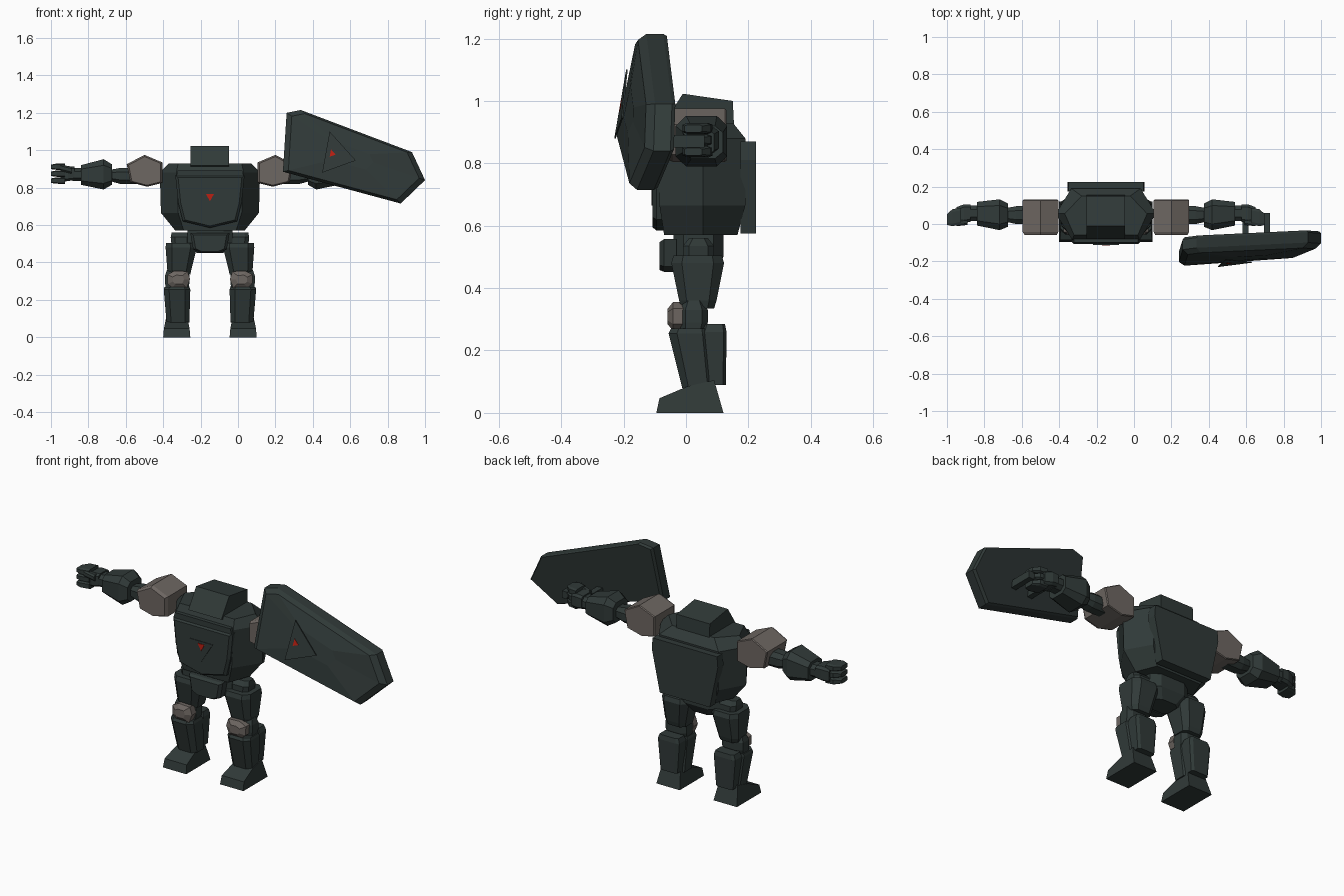
import bpy, bmesh
from mathutils import Vector

CX = -0.15  # body mirror plane


def material(name, rgb):
    m = bpy.data.materials.new(name)
    m.diffuse_color = (*rgb, 1)
    return m


DARK = material("dark_slate", (0.030, 0.042, 0.040))
GREY = material("warm_grey", (0.155, 0.135, 0.122))
RED = material("red", (0.50, 0.014, 0.006))


def loft(name, rings, mat=DARK):
    """Skin a stack of equal-length rings and cap both ends."""
    bm = bmesh.new()
    vs = [[bm.verts.new(p) for p in r] for r in rings]
    n = len(vs[0])
    for a, b in zip(vs, vs[1:]):
        for i in range(n):
            bm.faces.new((a[i], a[(i + 1) % n], b[(i + 1) % n], b[i]))
    bm.faces.new(vs[0])
    bm.faces.new(vs[-1])
    bmesh.ops.recalc_face_normals(bm, faces=bm.faces)
    me = bpy.data.meshes.new(name)
    bm.to_mesh(me)
    bm.free()
    me.materials.append(mat)
    ob = bpy.data.objects.new(name, me)
    bpy.context.collection.objects.link(ob)
    return ob


def octagon(a0, a1, b0, b1, k=0.25):
    """Rectangle with cut corners, as (a, b) pairs."""
    da, db = (a1 - a0) * k, (b1 - b0) * k
    return [(a0 + da, b0), (a1 - da, b0), (a1, b0 + db), (a1, b1 - db),
            (a1 - da, b1), (a0 + da, b1), (a0, b1 - db), (a0, b0 + db)]


def stack_z(name, s, levels, k=0.2, mat=DARK):
    """Levels of (z, u0, u1, y0, y1); u is measured outwards from the body centre."""
    return loft(name, [[(CX + s * u, y, z) for u, y in octagon(u0, u1, y0, y1, k)]
                       for z, u0, u1, y0, y1 in levels], mat)


def stack_x(name, s, levels, k=0.25, mat=DARK):
    """Levels of (u, y0, y1, z0, z1) along the arm."""
    return loft(name, [[(CX + s * u, y, z) for y, z in octagon(y0, y1, z0, z1, k)]
                       for u, y0, y1, z0, z1 in levels], mat)


def stack_y(name, s, profiles, mat=DARK):
    """Pairs of (y, [(u, z), ...])."""
    return loft(name, [[(CX + s * u, y, z) for u, z in pr] for y, pr in profiles], mat)


def scaled(pts, f):
    cx = sum(p[0] for p in pts) / len(pts)
    cz = sum(p[1] for p in pts) / len(pts)
    return [(cx + (x - cx) * f, cz + (z - cz) * f) for x, z in pts]


def hexagon(z, w, fw, bw, yf, yb):
    return [(CX + x, y, z) for x, y in ((-w, 0.055), (-fw, yf), (fw, yf),
                                        (w, 0.055), (bw, yb), (-bw, yb))]


# Torso
loft("torso", [hexagon(0.57, 0.185, 0.14, 0.14, -0.07, 0.165),
               hexagon(0.665, 0.262, 0.17, 0.185, -0.085, 0.19),
               hexagon(0.88, 0.268, 0.18, 0.185, -0.085, 0.19),
               hexagon(0.93, 0.22, 0.17, 0.13, -0.06, 0.15)])

# Chest plate with raised inner face and collar lip
chest = [(-0.185, 0.865), (0.185, 0.865), (0.17, 0.72), (0.145, 0.62),
         (0, 0.585), (-0.145, 0.62), (-0.17, 0.72)]
stack_y("chest_plate", 1, [(-0.06, chest), (-0.095, chest), (-0.108, scaled(chest, 0.92))])
lip = [(-0.18, 0.862), (0.18, 0.862), (0.172, 0.892), (-0.172, 0.892)]
stack_y("chest_lip", 1, [(-0.06, lip), (-0.10, lip)])
emblem = [(-0.07, 0.778), (0.07, 0.778), (0, 0.665)]
stack_y("chest_emblem", 1, [(-0.107, emblem), (-0.111, emblem)])
mark = [(-0.021, 0.765), (0.021, 0.765), (0, 0.727)]
stack_y("chest_mark", 1, [(-0.110, mark), (-0.114, mark)], RED)

# Back plate
back = [(-0.20, 0.87), (0.20, 0.87), (0.205, 0.81), (0.155, 0.575), (-0.155, 0.575), (-0.205, 0.81)]
stack_y("back_plate", 1, [(0.175, back), (0.225, back)])

# Helmet: side profile pushed across x, with a visor below the brow
helmet = [(-0.08, 0.917), (-0.01, 1.023), (0.15, 1.0), (0.155, 0.90), (-0.03, 0.90)]
loft("helmet", [[(CX + x, y, z) for y, z in helmet] for x in (-0.103, 0.103)])
stack_z("visor", 1, [(0.895, -0.095, 0.095, -0.068, 0.02), (0.918, -0.095, 0.095, -0.068, 0.02)],
        0.02, RED)

# Pelvis and front skirt
stack_z("pelvis", 1, [(0.45, -0.07, 0.07, -0.02, 0.09), (0.50, -0.12, 0.12, -0.04, 0.12),
                      (0.575, -0.12, 0.12, -0.04, 0.12)])
skirt = [(-0.105, 0.557), (0.105, 0.557), (0.09, 0.47), (0.05, 0.452), (-0.05, 0.452), (-0.09, 0.47)]
stack_y("front_skirt", 1, [(-0.03, skirt), (-0.07, skirt), (-0.085, scaled(skirt, 0.85))])

for s, side in ((-1, "left"), (1, "right")):
    # Shoulder pad
    pad = [(0.445, 0.925), (0.35, 0.975), (0.255, 0.935), (0.255, 0.825), (0.335, 0.805), (0.425, 0.828)]
    stack_y(side + "_shoulder", s, [(-0.06, scaled(pad, 0.9)), (-0.042, pad),
                                    (0.125, pad), (0.13, scaled(pad, 0.95))], GREY)
    # Arm
    stack_x(side + "_upper_arm", s, [(0.38, 0.0, 0.095, 0.82, 0.905), (0.48, 0.0, 0.095, 0.82, 0.905),
                                     (0.535, 0.012, 0.085, 0.835, 0.895)])
    stack_x(side + "_forearm", s, [(0.525, -0.015, 0.11, 0.815, 0.925), (0.568, -0.033, 0.132, 0.79, 0.952),
                                   (0.69, -0.008, 0.118, 0.815, 0.92)], 0.2)
    stack_x(side + "_wrist", s, [(0.68, 0.015, 0.10, 0.835, 0.905), (0.735, 0.015, 0.10, 0.835, 0.905)])
    # Hand: palm, three curled fingers and a thumb
    stack_x(side + "_palm", s, [(0.725, 0.012, 0.105, 0.84, 0.912), (0.76, 0.005, 0.105, 0.835, 0.915),
                                (0.80, 0.01, 0.09, 0.83, 0.905)], 0.15)
    for i, z in enumerate((0.825, 0.862, 0.899)):
        stack_x(f"{side}_finger_{i}", s, [(0.775, 0.0, 0.085, z - 0.006, z + 0.030),
                                          (0.82, -0.012, 0.08, z - 0.004, z + 0.030),
                                          (0.85, -0.005, 0.052, z, z + 0.024)], 0.15)
    stack_x(side + "_thumb", s, [(0.74, -0.005, 0.03, 0.875, 0.91), (0.80, -0.012, 0.02, 0.89, 0.925)])

    # Hip and thigh
    stack_z(side + "_hip", s, [(0.49, 0.10, 0.205, -0.01, 0.09), (0.535, 0.10, 0.21, -0.01, 0.09),
                               (0.56, 0.10, 0.205, 0.01, 0.07)])
    stack_z(side + "_thigh", s, [(0.335, 0.105, 0.22, -0.015, 0.09), (0.36, 0.10, 0.228, -0.022, 0.098),
                                 (0.48, 0.07, 0.237, -0.047, 0.122), (0.505, 0.075, 0.235, -0.04, 0.115)])
    # Knee joint and pad
    stack_z(side + "_knee", s, [(0.25, 0.115, 0.235, -0.015, 0.055), (0.29, 0.11, 0.24, -0.02, 0.07),
                                (0.33, 0.11, 0.24, -0.02, 0.07), (0.36, 0.115, 0.23, -0.005, 0.055)])
    pad = [(0.106, 0.31), (0.12, 0.352), (0.19, 0.355), (0.228, 0.335),
           (0.226, 0.285), (0.20, 0.263), (0.125, 0.263)]
    stack_y(side + "_knee_pad", s, [(-0.005, pad), (-0.042, pad), (-0.06, scaled(pad, 0.5))], GREY)
    # Shin, calf plate and foot
    stack_z(side + "_shin", s, [(0.08, 0.11, 0.232, -0.012, 0.09), (0.255, 0.105, 0.247, -0.056, 0.08),
                                (0.27, 0.11, 0.243, -0.048, 0.075)])
    stack_z(side + "_calf", s, [(0.09, 0.12, 0.225, 0.05, 0.128), (0.26, 0.107, 0.24, 0.05, 0.13),
                                (0.285, 0.115, 0.23, 0.06, 0.125)], 0.12)
    foot = [(-0.095, 0, 0), (-0.085, 0.047, 0.004), (0.005, 0.085, 0.012),
            (0.09, 0.105, 0.016), (0.12, 0, 0)]
    loft(side + "_foot", [[(CX + s * (u + d * t), y, z) for y, z, t in foot]
                          for u, d in ((0.105, 1), (0.25, -1))])

# Shield: back outline (x, y, z), rim, bevelled front and shallow dome
outline = [Vector(p) for p in ((0.26, -0.075, 1.20), (0.335, -0.065, 1.215), (0.93, -0.037, 0.99),
                               (1.0, -0.042, 0.84), (0.87, -0.095, 0.715), (0.24, -0.14, 0.885))]
mid = sum(outline, Vector()) / 6


def layer(f, dy):
    return [mid + (p - mid) * f + Vector((0, dy, 0)) for p in outline]


loft("shield", [layer(0.97, 0.004), layer(1, -0.008), layer(1, -0.062),
                layer(0.92, -0.088), layer(0.3, -0.105)])

# Shield emblem plates
tri = [Vector(p) for p in ((0.49, -0.19, 1.10), (0.45, -0.228, 0.88), (0.63, -0.205, 0.945))]
centre = Vector((0.503, -0.2055, 0.982))


def plate(name, pts, dy, mat):
    loft(name, [[p + Vector((0, d, 0)) for p in pts] for d in (dy, dy - 0.005)], mat)


plate("shield_emblem", tri, 0.003, DARK)
plate("shield_mark", [centre + (p - (tri[0] + tri[1] + tri[2]) / 3) * 0.18 for p in tri], -0.001, RED)

# Shield grip: two struts and the held bar
for i, x in enumerate((0.595, 0.712)):
    stack_z(f"grip_strut_{i}", 1, [(z, x - 0.016 - CX, x + 0.016 - CX, -0.10, 0.06) for z in (0.85, 0.89)], 0.02)
stack_x("grip_bar", 1, [(0.73, 0.02, 0.06, 0.85, 0.89), (0.878, 0.02, 0.06, 0.85, 0.89)])
